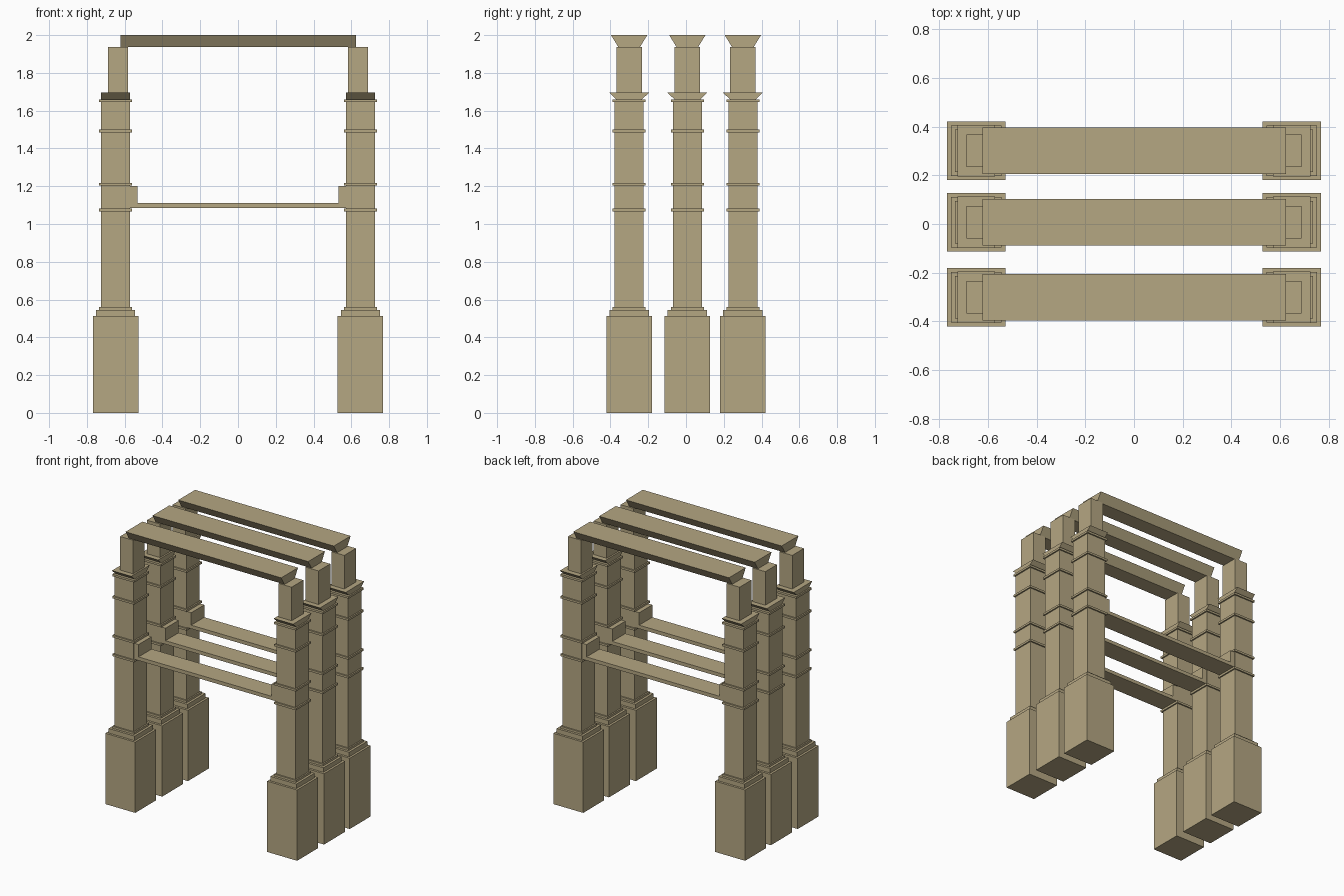
import bpy, bmesh

if "Cube" in bpy.data.objects:
    bpy.data.objects.remove(bpy.data.objects["Cube"])

# One sandstone colour throughout
stone = bpy.data.materials.new("sandstone")
stone.diffuse_color = (0.46, 0.385, 0.225, 1)
stone.use_nodes = True
stone.node_tree.nodes["Principled BSDF"].inputs["Base Color"].default_value = stone.diffuse_color


def prism(bm, x0, x1, y, z0, z1, half_bottom, half_top=None):
    """Block running along x, optionally flaring in y towards its top."""
    if half_top is None:
        half_top = half_bottom
    section = [(-half_bottom, z0), (half_bottom, z0), (half_top, z1), (-half_top, z1)]
    a, b = [[bm.verts.new((x, y + dy, z)) for dy, z in section] for x in (x0, x1)]
    bm.faces.new(a)
    bm.faces.new(b[::-1])
    for i in range(4):
        j = (i + 1) % 4
        bm.faces.new((a[j], a[i], b[i], b[j]))


def make(name, blocks):
    bm = bmesh.new()
    for block in blocks:
        prism(bm, *block)
    bmesh.ops.recalc_face_normals(bm, faces=bm.faces)
    mesh = bpy.data.meshes.new(name)
    bm.to_mesh(mesh)
    bm.free()
    mesh.materials.append(stone)
    bpy.context.collection.objects.link(bpy.data.objects.new(name, mesh))


def square(cx, y, half, z0, z1):
    return (cx - half, cx + half, y, z0, z1, half)


ROWS = {"front": -0.301, "middle": 0.007, "back": 0.301}
CX = 0.648  # column centre

for row, y in ROWS.items():
    for side, s in (("left", -1), ("right", 1)):
        c = s * CX
        tag = f"{row}_{side}"
        # Plinth with two steps
        make(f"{tag}_plinth", [square(c, y, 0.120, 0, 0.512),
                               square(c, y, 0.104, 0.512, 0.545)])
        # Square shaft
        make(f"{tag}_shaft", [square(c, y, 0.077, 0.545, 1.66)])
        # Moulding bands
        make(f"{tag}_bands", [square(c, y, 0.087, z, z + 0.015)
                              for z in (0.545, 1.067, 1.203, 1.485, 1.645)])
        # Capital flaring front and back
        make(f"{tag}_capital", [(c - 0.077, c + 0.077, y, 1.66, 1.695, 0.068, 0.105)])
        # Slim upper post
        p = s * 0.635
        make(f"{tag}_upper_post", [(p - 0.052, p + 0.052, y, 1.695, 1.938, 0.067)])
        # Bracket block on the inner face
        x0, x1 = sorted((s * 0.533, s * 0.575))
        make(f"{tag}_bracket", [(x0, x1, y, 1.084, 1.20, 0.075)])
    # Thin tie between the columns
    make(f"{row}_tie", [(-0.533, 0.533, y, 1.084, 1.11, 0.075)])
    # Flared top beam
    make(f"{row}_top_beam", [(-0.622, 0.624, y, 1.938, 2.0, 0.058, 0.096)])
